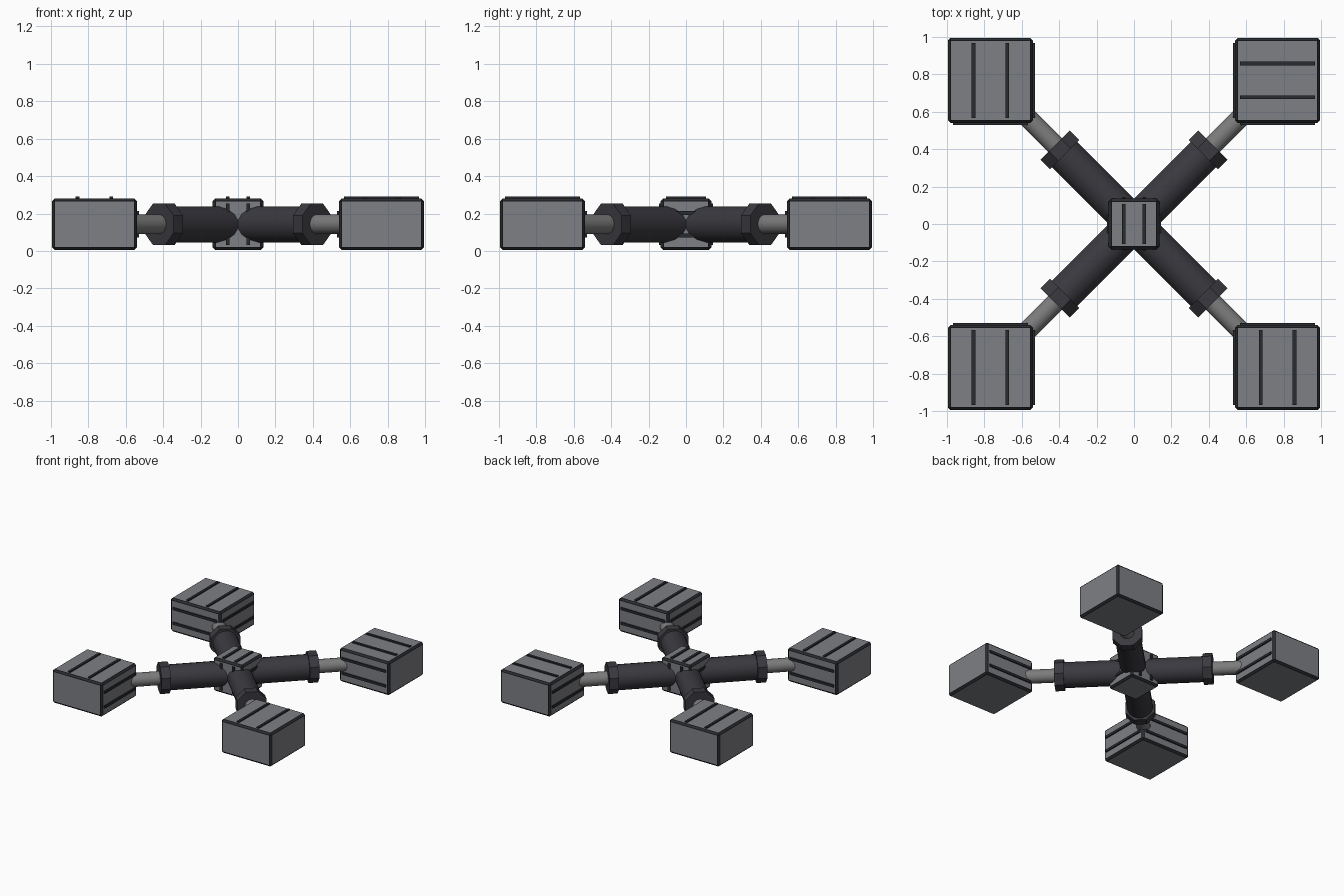
import bpy, bmesh, math
from mathutils import Matrix, Vector

if "Cube" in bpy.data.objects:
    bpy.data.objects.remove(bpy.data.objects["Cube"])


def material(name, rgb):
    m = bpy.data.materials.new(name)
    m.diffuse_color = (*rgb, 1)
    m.use_nodes = True
    m.node_tree.nodes["Principled BSDF"].inputs["Base Color"].default_value = m.diffuse_color
    return m


PANEL = material("panel grey", (0.21, 0.215, 0.235))
TRIM = material("dark trim", (0.022, 0.024, 0.028))
TUBE = material("charcoal tube", (0.042, 0.041, 0.05))
ROD = material("rod grey", (0.2, 0.2, 0.205))
ZC, H = 0.1425, 0.275          # mid height and block height


def finish(name, bm, mats):
    me = bpy.data.meshes.new(name)
    bm.to_mesh(me)
    bm.free()
    for m in mats:
        me.materials.append(m)
    ob = bpy.data.objects.new(name, me)
    bpy.context.collection.objects.link(ob)
    return ob


def box(name, centre, size, mat):
    bm = bmesh.new()
    bmesh.ops.create_cube(bm, size=1, matrix=Matrix.Translation(centre) @ Matrix.Diagonal((*size, 1)))
    return finish(name, bm, [mat])


def block(name, x, y, width):
    """Grey block whose chamfered edges and face borders are dark trim."""
    bm = bmesh.new()
    bmesh.ops.create_cube(bm, size=1, matrix=Matrix.Translation((x, y, ZC)) @ Matrix.Diagonal((width, width, H, 1)))
    bmesh.ops.bevel(bm, geom=bm.edges[:], offset=0.014, segments=1, affect='EDGES')
    bm.normal_update()
    panels = [f for f in bm.faces if max(abs(c) for c in f.normal) > 0.99]
    for f in bm.faces:
        f.material_index = 0 if f in panels else 1
    for f in bmesh.ops.inset_individual(bm, faces=panels, thickness=0.004)["faces"]:
        f.material_index = 1
    finish(name, bm, [PANEL, TRIM])


def ribs(name, x, y, width, normal, along, spacing):
    """Two raised parallel bars on the block face pointing along normal."""
    n, a = Vector(normal), Vector(along)
    side = n.cross(a)
    dims = Vector((width, width, H))
    for s in (-1, 1):
        reach = abs(n.dot(dims)) / 2
        centre = Vector((x, y, ZC)) + n * reach + side * s * spacing
        length = abs(a.dot(dims)) - 0.055
        size = [abs(n[i]) * 0.02 + abs(a[i]) * length + abs(side[i]) * 0.02 for i in range(3)]
        box(name, centre, size, TRIM)


def cylinder(name, angle, start, end, radius, sides, mat, smooth):
    """Horizontal cylinder running outward from the centre."""
    bm = bmesh.new()
    turn = (Matrix.Translation((0, 0, ZC)) @ Matrix.Rotation(angle, 4, 'Z')
            @ Matrix.Translation(((start + end) / 2, 0, 0)) @ Matrix.Rotation(math.pi / 2, 4, 'Y')
            @ Matrix.Rotation(math.pi / sides, 4, 'Z'))
    bmesh.ops.create_cone(bm, cap_ends=True, segments=sides, radius1=radius, radius2=radius,
                          depth=end - start, matrix=turn)
    ob = finish(name, bm, [mat])
    if smooth:
        bpy.context.view_layer.objects.active = ob
        ob.select_set(True)
        bpy.ops.object.shade_smooth_by_angle(angle=math.radians(40))
        ob.select_set(False)


X, Y, Z = (1, 0, 0), (0, 1, 0), (0, 0, 1)

# Central hub
block("hub", 0, 0, 0.27)
ribs("hub_top_rib", 0, 0, 0.27, Z, Y, 0.055)
for s in (-1, 1):
    ribs("hub_front_back_rib", 0, 0, 0.27, (0, s, 0), Z, 0.055)
    ribs("hub_side_rib", 0, 0, 0.27, (s, 0, 0), Y, 0.06)

# Four arms, each ending in a block
W, P = 0.455, 0.7675
for sx in (-1, 1):
    for sy in (-1, 1):
        block("end_block", sx * P, sy * P, W)
        ribs("top_rib", sx * P, sy * P, W, Z, X if sx > 0 and sy > 0 else Y, 0.09)
        ribs("inner_side_rib", sx * P, sy * P, W, (-sx, 0, 0), Y, 0.06)
        ribs("inner_end_rib", sx * P, sy * P, W, (0, -sy, 0), X, 0.06)
        angle = math.atan2(sy, sx)
        cylinder("arm_tube", angle, 0.0, 0.56, 0.098, 16, TUBE, True)
        cylinder("arm_collar", angle, 0.525, 0.597, 0.12, 8, TUBE, False)
        cylinder("piston_rod", angle, 0.5, 0.86, 0.053, 16, ROD, True)
